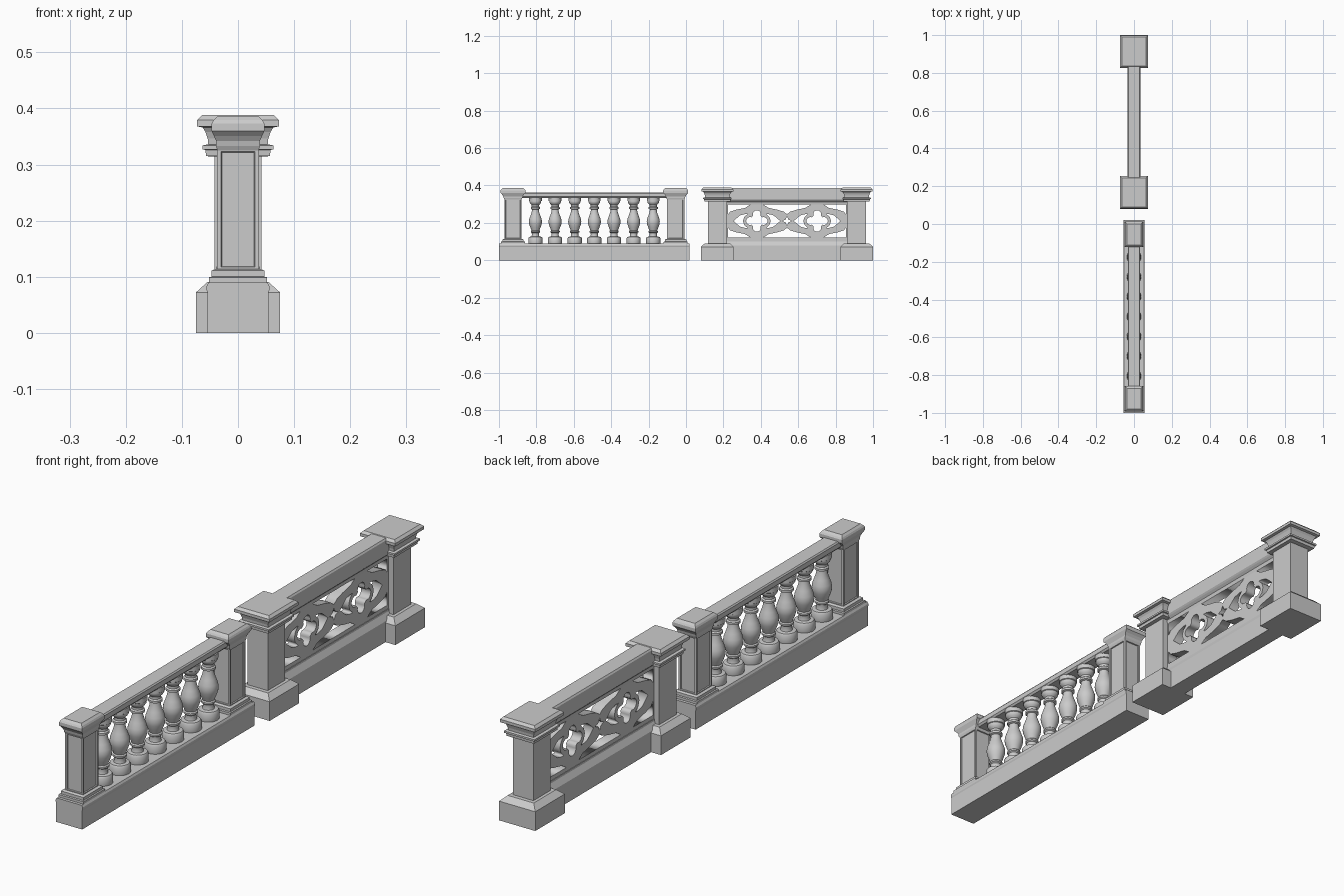
import bpy, bmesh, math

if "Cube" in bpy.data.objects:
    bpy.data.objects.remove(bpy.data.objects["Cube"])

def to_object(name, bm):
    bmesh.ops.recalc_face_normals(bm, faces=bm.faces)
    me = bpy.data.meshes.new(name)
    bm.to_mesh(me)
    bm.free()
    ob = bpy.data.objects.new(name, me)
    bpy.context.collection.objects.link(ob)
    return ob

def loft(bm, rings):
    """Skin a list of equal-length closed rings and cap both ends."""
    vs = [[bm.verts.new(p) for p in r] for r in rings]
    n = len(vs[0])
    for a, b in zip(vs, vs[1:]):
        for i in range(n):
            bm.faces.new((a[i], a[(i + 1) % n], b[(i + 1) % n], b[i]))
    bm.faces.new(vs[0][::-1])
    bm.faces.new(vs[-1])

def stack(name, cy, levels):
    """Rectangular moulding from (half x, half y, z) levels."""
    bm = bmesh.new()
    loft(bm, [[(-x, cy - y, z), (x, cy - y, z), (x, cy + y, z), (-x, cy + y, z)]
              for x, y, z in levels])
    return to_object(name, bm)

def beam(name, y0, y1, half_profile):
    """Extrude a mirrored (x, z) profile along y."""
    prof = half_profile + [(-x, z) for x, z in reversed(half_profile)]
    bm = bmesh.new()
    loft(bm, [[(x, y, z) for x, z in prof] for y in (y0, y1)])
    return to_object(name, bm)

# ---------- baluster section ----------
CA = -0.49
beam("baluster_plinth", CA - .51, CA + .51,
     [(.054, 0), (.054, .07), (.056, .076), (.056, .083), (.052, .09)])
beam("baluster_handrail", CA - .41, CA + .41,
     [(.026, .333), (.032, .34), (.032, .358), (.028, .363)])

for s in (-1, 1):
    cy = CA + s * .435
    # stepped post foot
    stack("baluster_post_foot", cy, [(.052, .064, .088), (.052, .064, .099),
          (.047, .057, .1), (.047, .057, .111), (.04, .05, .114)])
    # shaft with a sunk panel on every side
    bm = bmesh.new()
    x, y = .037, .046
    loft(bm, [[(-x, cy - y, z), (x, cy - y, z), (x, cy + y, z), (-x, cy + y, z)]
              for z in (.11, .33)])
    bmesh.ops.recalc_face_normals(bm, faces=bm.faces)
    sides = [f for f in bm.faces if abs(f.normal.z) < .5]
    bmesh.ops.inset_individual(bm, faces=sides, thickness=.01)
    bmesh.ops.inset_individual(bm, faces=sides, thickness=.002, depth=-.004)
    to_object("baluster_post_shaft", bm)
    # flared cap
    stack("baluster_post_cap", cy, [(.037, .046, .325), (.039, .05, .333),
          (.039, .052, .342), (.043, .058, .351), (.047, .067, .36),
          (.047, .067, .373), (.044, .063, .379), (.037, .055, .386)])

# turned balusters
TURN = [(.037, .088), (.038, .093), (.038, .118), (.034, .125), (.021, .127),
        (.019, .135), (.02, .146), (.025, .15), (.025, .156), (.021, .16),
        (.027, .175), (.033, .192), (.035, .206), (.033, .221), (.026, .24),
        (.02, .258), (.018, .272), (.025, .275), (.025, .283), (.02, .287),
        (.02, .296), (.026, .302), (.031, .31), (.031, .316), (.034, .318),
        (.034, .336)]
for i in range(7):
    cy = CA + (i - 3) * .105
    bm = bmesh.new()
    loft(bm, [[(r * math.cos(k * math.tau / 24), cy + r * math.sin(k * math.tau / 24), z)
               for k in range(24)] for r, z in TURN])
    ob = to_object("turned_baluster", bm)
    bpy.context.view_layer.objects.active = ob
    ob.select_set(True)
    bpy.ops.object.shade_smooth_by_angle(angle=math.radians(35))
    ob.select_set(False)

# ---------- pierced tracery section ----------
CB = .54
beam("tracery_base_beam", CB - .36, CB + .36,
     [(.034, 0), (.034, .078), (.022, .1), (.022, .108)])
beam("tracery_top_rail", CB - .36, CB + .36,
     [(.02, .298), (.022, .312), (.03, .32), (.034, .326), (.034, .38), (.03, .386)])

D = .0125  # posts are a little deeper than wide
for s in (-1, 1):
    cy = CB + s * .3725
    stack("tracery_post_base", cy, [(x, x + D, z) for x, z in
          [(.075, 0), (.075, .072), (.054, .091)]])
    stack("tracery_post_shaft", cy, [(.042, .051, .085), (.042, .051, .33)])
    stack("tracery_post_cap", cy, [(x, x + D, z) for x, z in
          [(.044, .314), (.057, .315), (.058, .326), (.063, .327), (.063, .334),
           (.053, .336), (.054, .346), (.058, .358), (.063, .366), (.073, .368),
           (.073, .379), (.064, .388)]])

# pierced panel: outline plus hole splines, filled and extruded
ZC, W = .21, .3225
shapes = [[(-W - .01, -.11), (W + .01, -.11), (W + .01, .1), (-W - .01, .1)],
          [(-.026, 0), (-.008, -.007), (0, -.024), (.008, -.007),
           (.026, 0), (.008, .007), (0, .024), (-.008, .007)]]
for v in (-1, 1):
    # curved triangle above and below the middle node
    shapes.append([(y, v * z) for y, z in
                   [(-.125, .087), (.125, .087), (.098, .07), (.05, .06),
                    (.018, .05), (0, .036), (-.018, .05), (-.05, .06), (-.098, .07)]])
    for s in (-1, 1):
        # half triangles at the posts
        shapes.append([(s * (W - y), v * z) for y, z in
                       [(.008, .087), (.125, .087), (.098, .07), (.05, .06),
                        (.018, .05), (.008, .036)]])
for s in (-1, 1):
    c = s * W / 2
    # quatrefoil from four lobes
    quat = []
    for q in range(4):
        for k in range(-5, 6):
            a = q * math.pi / 2 + k * math.radians(22)
            lobe = q * math.pi / 2
            quat.append((c + .036 * math.cos(lobe) + .021 * math.cos(a),
                         .036 * math.sin(lobe) + .021 * math.sin(a)))
    shapes.append(quat)
    # side eyes between quatrefoil and the diamond points
    for t in (-1, 1):
        shapes.append([(c + t * y, z) for y, z in
                       [(.05, .037), (.068, .036), (.09, .03), (.125, 0), (.09, -.03),
                        (.068, -.036), (.05, -.037), (.068, -.02), (.074, 0), (.068, .02)]])

cu = bpy.data.curves.new("tracery_panel", 'CURVE')
cu.dimensions = '2D'
cu.fill_mode = 'BOTH'
cu.extrude = .02
for pts in shapes:
    sp = cu.splines.new('POLY')
    sp.points.add(len(pts) - 1)
    for p, (u, v) in zip(sp.points, pts):
        p.co = (u, v, 0, 1)
    sp.use_cyclic_u = True
panel = bpy.data.objects.new("tracery_panel", cu)
bpy.context.collection.objects.link(panel)
panel.location = (0, CB, ZC)
panel.rotation_euler = (math.pi / 2, 0, math.pi / 2)
bpy.context.view_layer.objects.active = panel
panel.select_set(True)
bpy.ops.object.convert(target='MESH')
